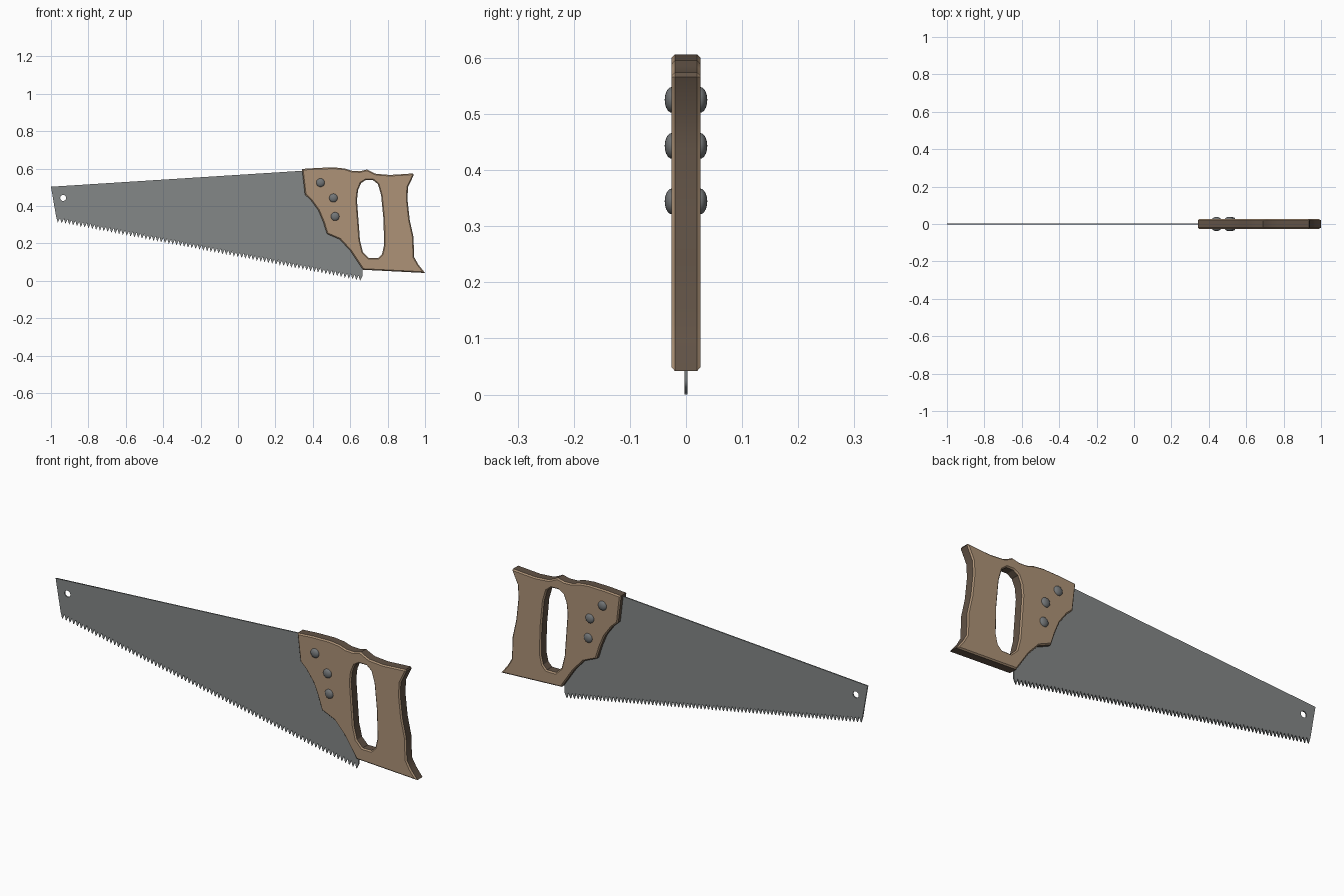
import bpy, bmesh, math

if "Cube" in bpy.data.objects:
    bpy.data.objects.remove(bpy.data.objects["Cube"])


def material(name, rgb):
    m = bpy.data.materials.new(name)
    m.diffuse_color = (*rgb, 1)
    m.use_nodes = True
    m.node_tree.nodes["Principled BSDF"].inputs["Base Color"].default_value = m.diffuse_color
    return m


wood = material("light wood", (0.42, 0.29, 0.185))
dark_wood = material("dark wood edge", (0.12, 0.085, 0.06))
steel = material("blade steel", (0.23, 0.245, 0.245))
rivet_steel = material("rivet steel", (0.17, 0.18, 0.185))


def smooth(ob):
    bpy.ops.object.select_all(action='DESELECT')
    ob.select_set(True)
    bpy.context.view_layer.objects.active = ob
    bpy.ops.object.shade_smooth_by_angle(angle=math.radians(30))


def plate(name, loops, half, bevel=0.0):
    """Filled x/z outline with holes, thickened along y."""
    cu = bpy.data.curves.new(name + "_profile", 'CURVE')
    cu.dimensions = '2D'
    cu.fill_mode = 'BOTH'
    cu.extrude = half - bevel
    cu.bevel_depth = bevel
    cu.bevel_resolution = 0
    cu.offset = -bevel
    for pts in loops:
        sp = cu.splines.new('POLY')
        sp.points.add(len(pts) - 1)
        for p, (x, z) in zip(sp.points, pts):
            p.co = (x, z, 0, 1)
        sp.use_cyclic_u = True
    tmp = bpy.data.objects.new(name + "_tmp", cu)
    bpy.context.collection.objects.link(tmp)
    dg = bpy.context.evaluated_depsgraph_get()
    me = bpy.data.meshes.new_from_object(tmp.evaluated_get(dg))
    bpy.data.objects.remove(tmp)
    bm = bmesh.new()
    bm.from_mesh(me)
    bmesh.ops.remove_doubles(bm, verts=bm.verts, dist=1e-5)
    for v in bm.verts:                       # stand the profile upright
        x, y, z = v.co
        v.co = (x, -z, y)
    bmesh.ops.recalc_face_normals(bm, faces=bm.faces)
    bm.to_mesh(me)
    bm.free()
    me.name = name
    me.materials.clear()
    ob = bpy.data.objects.new(name, me)
    bpy.context.collection.objects.link(ob)
    return ob


# blade: tapered plate with a row of teeth and a hanging hole
N = 80
x0, z0, x1, z1 = -0.972, 0.345, 0.665, 0.029
outline = [(0.36, 0.585), (0.34, 0.592), (-1.0, 0.507)]
for i in range(N):
    a, b = i / N, (i + 0.55) / N
    outline.append((x0 + (x1 - x0) * a, z0 + (z1 - z0) * a))
    outline.append((x0 + (x1 - x0) * b - 0.003, z0 + (z1 - z0) * b - 0.027))
outline += [(x1, z1), (0.665, 0.075), (0.62, 0.3)]
hole = [(-0.935 + 0.016 * math.cos(k * math.tau / 16),
         0.447 + 0.016 * math.sin(k * math.tau / 16)) for k in range(16)]
blade = plate("blade", [outline, hole], 0.003)
blade.data.materials.append(steel)

# handle: closed grip with chamfered rims and dark side walls
grip = [(.342, .602), (.428, .608), (.519, .610), (.572, .604), (.61, .592),
        (.652, .590), (.69, .599), (.711, .588), (.738, .576), (.813, .57),
        (.936, .578), (.94, .57), (.909, .505), (.906, .44), (.918, .33),
        (.938, .24), (.942, .13), (.965, .09), (1.0, .046), (.668, .063),
        (.64, .105), (.6, .165), (.545, .225), (.476, .255), (.455, .32),
        (.43, .38), (.39, .435), (.358, .465)]
opening = [(.658, .527), (.684, .543), (.722, .542), (.748, .521), (.765, .463),
           (.778, .33), (.781, .195), (.77, .147), (.749, .126), (.70, .126),
           (.668, .158), (.652, .222), (.642, .356), (.636, .436), (.642, .489)]
handle = plate("handle", [grip, opening], 0.026, 0.006)
handle.data.materials.append(wood)
handle.data.materials.append(dark_wood)
for p in handle.data.polygons:
    p.material_index = 1 if abs(p.normal.y) < 0.4 else 0
smooth(handle)

# domed rivets on both faces
for n, (x, z) in enumerate([(0.441, 0.529), (0.51, 0.447), (0.519, 0.348)]):
    for side, tag in ((-1, "front"), (1, "back")):
        bpy.ops.mesh.primitive_uv_sphere_add(segments=20, ring_count=10, radius=1,
                                             location=(x, side * 0.025, z))
        r = bpy.context.object
        r.name = f"rivet_{tag}_{n + 1}"
        r.scale = (0.023, 0.013, 0.023)
        r.data.materials.append(rivet_steel)
        smooth(r)

# rest the lowest tooth tip on the ground
low = min(v.co.z for v in blade.data.vertices)
for ob in bpy.context.collection.objects:
    ob.location.z -= low
